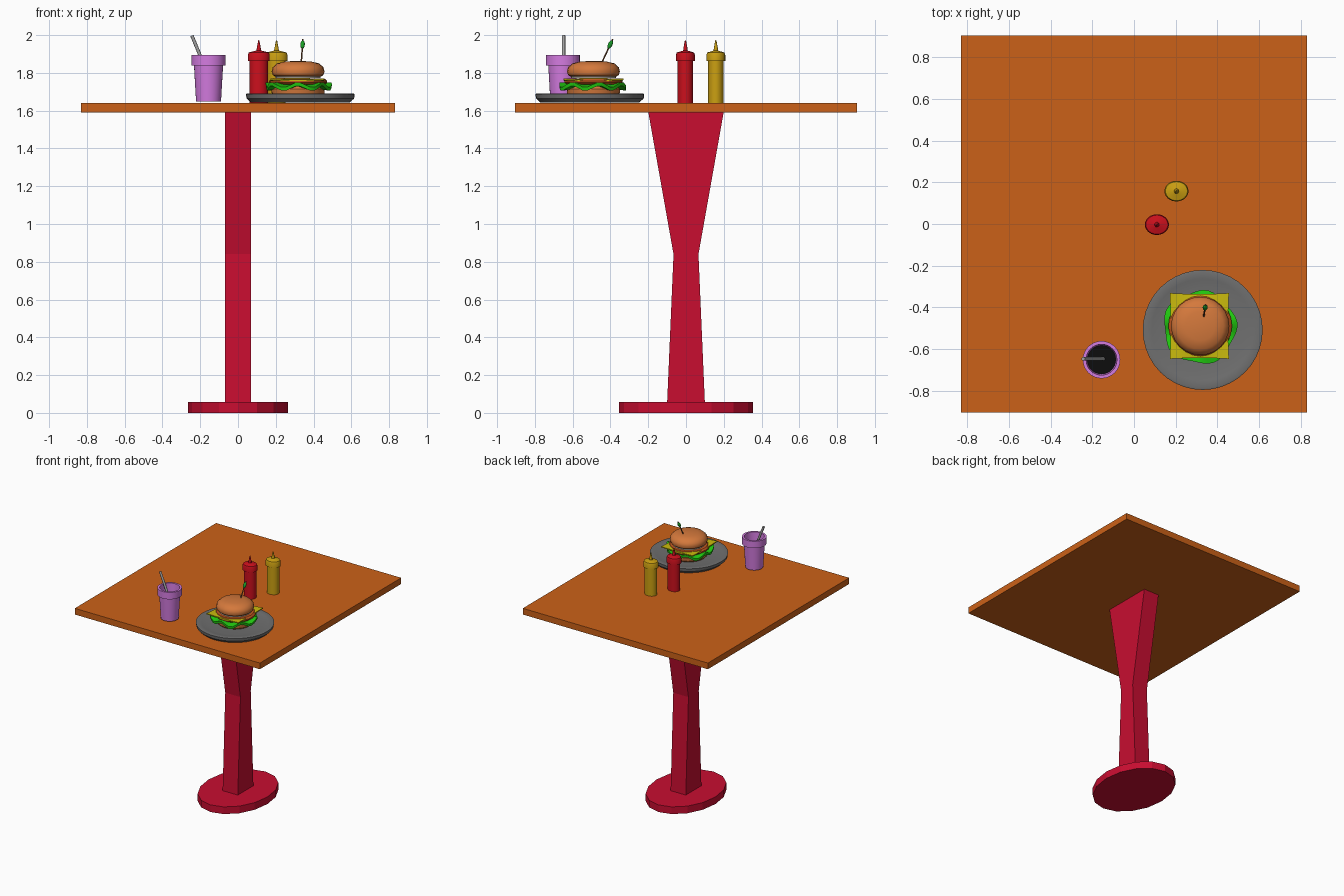
import bpy, bmesh, math
from mathutils import Vector

if "Cube" in bpy.data.objects:
    bpy.data.objects.remove(bpy.data.objects["Cube"])


def material(name, rgb):
    m = bpy.data.materials.new(name)
    m.diffuse_color = (*rgb, 1)
    m.use_nodes = True
    m.node_tree.nodes["Principled BSDF"].inputs["Base Color"].default_value = m.diffuse_color
    return m


RED = material("pedestal red", (0.58, 0.004, 0.03))
WOOD = material("orange top", (0.6, 0.12, 0.009))
PURPLE = material("purple", (0.66, 0.2, 0.75))
KETCHUP = material("ketchup red", (0.6, 0.005, 0.012))
MUSTARD = material("mustard", (0.6, 0.35, 0.006))
PLATE = material("plate grey", (0.16, 0.16, 0.16))
BUN = material("bun", (0.66, 0.19, 0.045))
PATTY = material("patty", (0.55, 0.1, 0.015))
LETTUCE = material("lettuce green", (0.015, 0.58, 0.005))
CHEESE = material("cheese yellow", (0.6, 0.5, 0.004))
OLIVE = material("olive green", (0.01, 0.35, 0.02))
PICK = material("pick brown", (0.2, 0.08, 0.03))
BLACK = material("cola", (0.004, 0.004, 0.004))
STRAW = material("straw grey", (0.35, 0.35, 0.35))
ONION = material("onion white", (0.8, 0.75, 0.65))


def finish(name, bm, mat, smooth=None):
    bmesh.ops.recalc_face_normals(bm, faces=bm.faces)
    me = bpy.data.meshes.new(name)
    bm.to_mesh(me)
    bm.free()
    me.materials.append(mat)
    ob = bpy.data.objects.new(name, me)
    bpy.context.collection.objects.link(ob)
    if smooth:
        bpy.ops.object.select_all(action='DESELECT')
        ob.select_set(True)
        bpy.context.view_layer.objects.active = ob
        bpy.ops.object.shade_smooth_by_angle(angle=math.radians(smooth))
    return ob


def lathe(name, centre, profile, mat, n=32, sx=1, sy=1, wave=None, smooth=35):
    """Revolve (radius, z) points; radius 0 becomes a pole."""
    bm = bmesh.new()
    rings = []
    for r, z in profile:
        if r == 0:
            rings.append([bm.verts.new((*centre, z))] * n)
            continue
        ring = []
        for i in range(n):
            a = 2 * math.pi * i / n
            dr, dz = wave(a, r) if wave else (0, 0)
            ring.append(bm.verts.new((centre[0] + (r + dr) * sx * math.cos(a),
                                      centre[1] + (r + dr) * sy * math.sin(a), z + dz)))
        rings.append(ring)
    for lo, hi in zip(rings, rings[1:]):
        for i in range(n):
            j = (i + 1) % n
            bm.faces.new(list(dict.fromkeys((lo[i], lo[j], hi[j], hi[i]))))
    return finish(name, bm, mat, smooth)


def rod(name, p, q, r, mat, n=12):
    p, q = Vector(p), Vector(q)
    bm = bmesh.new()
    bmesh.ops.create_cone(bm, cap_ends=True, segments=n, radius1=r, radius2=r, depth=(q - p).length)
    ob = finish(name, bm, mat, 35)
    ob.location = (p + q) / 2
    ob.rotation_euler = (q - p).to_track_quat('Z', 'Y').to_euler()
    return ob


# Table top
bm = bmesh.new()
bmesh.ops.create_cube(bm, size=1)
for v in bm.verts:
    v.co = (v.co.x * 1.66, v.co.y * 1.81, 1.615 + v.co.z * 0.05)
finish("table_top", bm, WOOD)

# Pedestal: waisted side profile, extruded across x
bm = bmesh.new()
side = [(0.10, 0.05), (0.066, 0.84), (0.20, 1.595)]
outline = side + [(-y, z) for y, z in reversed(side)]
face = bm.faces.new([bm.verts.new((-0.068, y, z)) for y, z in outline])
ext = bmesh.ops.extrude_face_region(bm, geom=[face])
bmesh.ops.translate(bm, vec=(0.136, 0, 0),
                    verts=[g for g in ext["geom"] if isinstance(g, bmesh.types.BMVert)])
finish("pedestal", bm, RED)

# Oval foot
lathe("foot", (0, 0), [(0, 0), (1, 0), (1, 0.058), (0, 0.058)], RED, 16, 0.264, 0.354, smooth=None)

# Plate
lathe("plate", (0.33, -0.509), [(0, 1.643), (0.262, 1.643), (0.285, 1.665), (0.288, 1.688),
      (0.28, 1.691), (0.245, 1.685), (0.2, 1.678), (0, 1.676)], PLATE, 40)

# Burger layers
C = (0.318, -0.49)
lathe("bottom_bun", C, [(0, 1.676), (0.125, 1.676), (0.139, 1.69), (0.142, 1.715), (0.13, 1.73),
      (0, 1.73)], BUN, 24)


def ruffle(a, r):
    k = r / 0.17
    return 0.008 * k * math.sin(5 * a + 1), k * k * 0.013 * math.sin(7 * a)


lathe("lettuce", (0.316, -0.497), [(0, 1.722), (0.1, 1.722), (0.172, 1.718), (0.174, 1.737),
      (0.1, 1.745), (0, 1.745)], LETTUCE, 42, wave=ruffle, smooth=25)
lathe("patty", C, [(0, 1.738), (0.14, 1.738), (0.153, 1.748), (0.153, 1.758), (0.14, 1.77),
      (0, 1.77)], PATTY, 24)

# Cheese slice with gently bent edges
bm = bmesh.new()
bmesh.ops.create_grid(bm, x_segments=8, y_segments=8, size=1)
for v in bm.verts:
    x, y = v.co.x, v.co.y
    pinch = 0.004 * (1 - x * x) * (1 - y * y)
    v.co = (0.314 + 0.142 * x * (1 - 0.03 * (1 - y * y)),
            -0.49 + 0.158 * y * (1 - 0.03 * (1 - x * x)),
            1.770 + pinch - 0.006 * (x * x * (1 - y * y) + y * y * (1 - x * x)))
bmesh.ops.solidify(bm, geom=bm.faces[:], thickness=0.008)
finish("cheese", bm, CHEESE, 35)

lathe("onion", C, [(0, 1.772), (0.12, 1.772), (0.12, 1.784), (0, 1.784)], ONION, 24)
lathe("top_bun", C, [(0, 1.78), (0.122, 1.78), (0.135, 1.79), (0.14, 1.808), (0.134, 1.83),
      (0.112, 1.85), (0.07, 1.86), (0, 1.864)], BUN, 24)

# Pick with an olive near the tip
a, b = Vector((0.334, -0.45, 1.845)), Vector((0.344, -0.388, 1.978))
rod("pick", a, b, 0.004, PICK, 8)
bm = bmesh.new()
bmesh.ops.create_uvsphere(bm, u_segments=12, v_segments=8, radius=1)
olive = finish("olive", bm, OLIVE, 60)
olive.scale = (0.012, 0.012, 0.024)
olive.location = a.lerp(b, 0.79)
olive.rotation_euler = (b - a).to_track_quat('Z', 'Y').to_euler()

# Cup, drink and straw
K = (-0.156, -0.652)
lathe("cup", K, [(0, 1.648), (0.066, 1.648), (0.077, 1.838), (0.09, 1.838), (0.09, 1.894),
      (0.074, 1.894), (0.068, 1.74), (0, 1.74)], PURPLE)
lathe("drink", K, [(0, 1.75), (0.07, 1.75), (0.071, 1.766), (0, 1.766)], BLACK)
rod("straw", (-0.143, -0.648, 1.752), (-0.244, -0.648, 1.997), 0.009, STRAW)

# Squeeze bottles with oval bodies
for label, centre, mat in (("ketchup", (0.11, -0.003), KETCHUP), ("mustard", (0.204, 0.158), MUSTARD)):
    lathe(label + "_bottle", centre, [(0, 1.64), (0.048, 1.64), (0.048, 1.862), (0.058, 1.862),
          (0.058, 1.895), (0.053, 1.908), (0.013, 1.918), (0.013, 1.925), (0, 1.925)],
          mat, 24, 1, 0.86)
    lathe(label + "_nozzle", centre, [(0, 1.91), (0.013, 1.91), (0.01, 1.935), (0.003, 1.972),
          (0, 1.973)], mat, 12)
